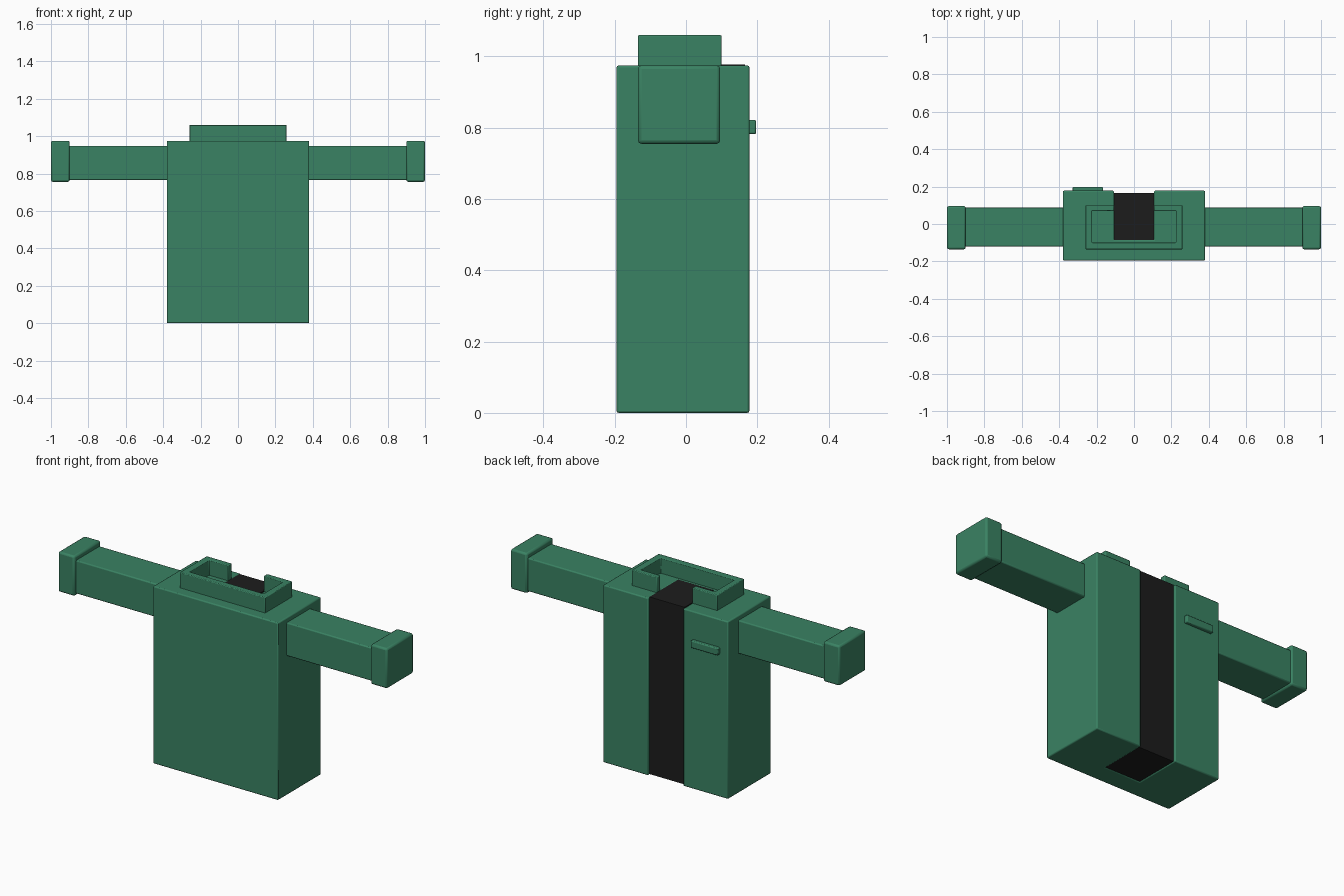
import bpy, bmesh

if "Cube" in bpy.data.objects:
    bpy.data.objects.remove(bpy.data.objects["Cube"])


def material(name, rgb):
    m = bpy.data.materials.new(name)
    m.diffuse_color = (*rgb, 1)
    m.use_nodes = True
    m.node_tree.nodes["Principled BSDF"].inputs["Base Color"].default_value = m.diffuse_color
    return m


GREEN = material("jacket green", (0.042, 0.225, 0.125))
BLACK = material("inner black", (0.012, 0.012, 0.012))


def prism(name, outline, z0, z1, mat, bevel=0.006):
    """Extrude a plan outline from z0 to z1, with softly rounded edges."""
    bm = bmesh.new()
    face = bm.faces.new([bm.verts.new((x, y, z0)) for x, y in outline])
    ext = bmesh.ops.extrude_face_region(bm, geom=[face])["geom"]
    top = [v for v in ext if isinstance(v, bmesh.types.BMVert)]
    bmesh.ops.translate(bm, verts=top, vec=(0, 0, z1 - z0))
    bmesh.ops.recalc_face_normals(bm, faces=bm.faces)
    mesh = bpy.data.meshes.new(name)
    bm.to_mesh(mesh)
    bm.free()
    mesh.materials.append(mat)
    ob = bpy.data.objects.new(name, mesh)
    bpy.context.collection.objects.link(ob)
    if bevel:
        mod = ob.modifiers.new("soft edges", "BEVEL")
        mod.width, mod.segments = bevel, 2
    bpy.ops.object.select_all(action="DESELECT")
    ob.select_set(True)
    bpy.context.view_layer.objects.active = ob
    bpy.ops.object.shade_smooth_by_angle(angle=0.6)
    return ob


def rect(x0, x1, y0, y1):
    return [(x0, y0), (x1, y0), (x1, y1), (x0, y1)]


def c_shape(half_w, front, back, gap, inner_w, inner_front, inner_back):
    """Symmetric outline open at the back, with a wider hollow inside."""
    right = [(half_w, front), (half_w, back), (gap, back),
             (gap, inner_back), (inner_w, inner_back), (inner_w, inner_front)]
    return right + [(-x, y) for x, y in reversed(right)]


# Torso: a block with an open channel down the back
torso = [(0.38, -0.195), (0.38, 0.178), (0.107, 0.178), (0.107, -0.085)]
prism("torso", torso + [(-x, y) for x, y in reversed(torso)], 0, 0.975, GREEN)

# Dark filling of the back channel
prism("back_panel", rect(-0.107, 0.107, -0.085, 0.165), 0.004, 0.977, BLACK, 0)

# Collar: thin upright band with a gap at the back
prism("collar", c_shape(0.26, -0.135, 0.1, 0.107, 0.225, -0.1, 0.07),
      0.96, 1.06, GREEN, 0.004)

# Sleeves and cuffs on both sides
for side, s in (("right", 1), ("left", -1)):
    def span(a, b):
        return sorted((a * s, b * s))
    prism(side + "_sleeve", rect(*span(0.36, 0.92), -0.12, 0.087), 0.765, 0.948, GREEN)
    prism(side + "_cuff", rect(*span(0.9, 1.0), -0.135, 0.096), 0.755, 0.975, GREEN, 0.01)

# Small raised tab on the back
prism("back_tab", rect(-0.33, -0.165, 0.165, 0.197), 0.782, 0.822, GREEN, 0.005)
